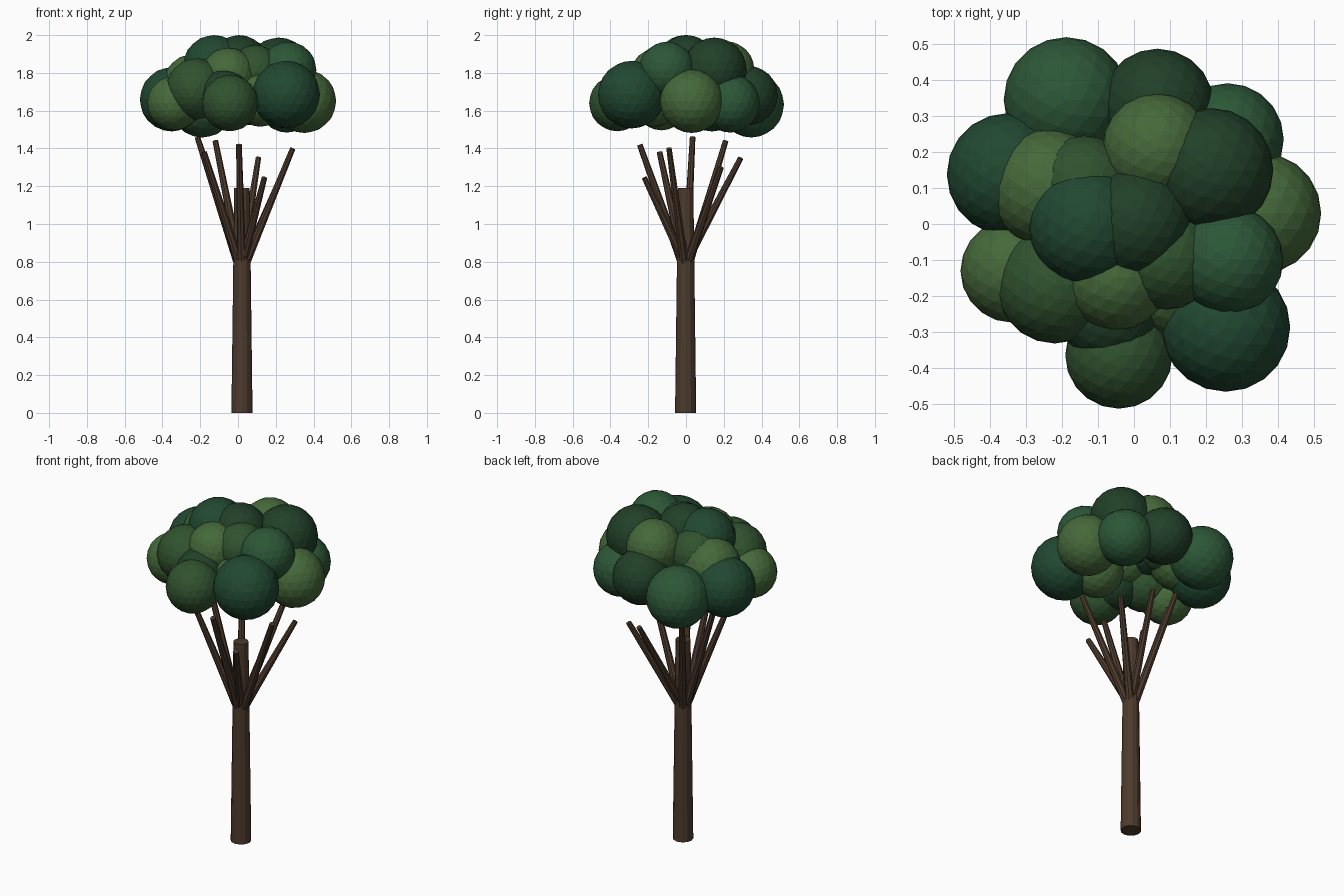
import bpy
from mathutils import Vector


def material(name, rgb):
    m = bpy.data.materials.new(name)
    m.diffuse_color = (*rgb, 1)
    return m


BARK = material("bark", (0.075, 0.043, 0.026))
LEAF = {
    "teal": material("leaf_teal", (0.025, 0.095, 0.038)),
    "deep": material("leaf_deep", (0.015, 0.065, 0.031)),
    "dark": material("leaf_dark", (0.015, 0.050, 0.021)),
    "mid": material("leaf_mid", (0.030, 0.085, 0.028)),
    "light": material("leaf_light", (0.060, 0.140, 0.042)),
}


def tapered(name, a, b, r1, r2, sides):
    """Flat-sided tapered cylinder from point a to point b."""
    a, b = Vector(a), Vector(b)
    d = b - a
    bpy.ops.mesh.primitive_cone_add(vertices=sides, radius1=r1, radius2=r2,
                                    depth=d.length, location=(a + b) / 2)
    o = bpy.context.object
    o.rotation_euler = d.to_track_quat('Z', 'Y').to_euler()
    o.name = name
    o.data.materials.append(BARK)


# Trunk
CX, CY = 0.021, -0.002
tapered("trunk", (CX, CY, 0), (CX, CY, 1.19), 0.056, 0.041, 12)

# Branches fanning out from the upper trunk (tip position, base height)
tips = [(-0.215, 0.035, 1.46, 0.79), (-0.12, 0.21, 1.44, 0.79),
        (0.005, -0.245, 1.42, 0.80), (0.29, -0.09, 1.40, 0.79),
        (-0.18, -0.14, 1.38, 0.80), (0.108, 0.29, 1.35, 0.83),
        (0.25, 0.185, 1.30, 0.80), (0.14, -0.22, 1.245, 0.82)]
for i, (x, y, z, base) in enumerate(tips):
    out = Vector((x - CX, y - CY, 0)).normalized() * 0.02
    tapered(f"branch_{i + 1}", (CX + out.x, CY + out.y, base), (x, y, z),
            0.024, 0.015, 8)

# Crown: overlapping faceted leaf clumps (x, y, z, radius, colour)
clumps = [
    (-0.188, 0.345, 1.632, 0.174, "teal"), (0.065, 0.33, 1.68, 0.157, "dark"),
    (0.065, 0.21, 1.815, 0.153, "light"), (0.215, 0.15, 1.815, 0.172, "dark"),
    (0.265, -0.10, 1.815, 0.150, "teal"), (0.255, -0.287, 1.685, 0.179, "deep"),
    (0.352, 0.03, 1.65, 0.168, "light"), (0.26, 0.235, 1.64, 0.156, "teal"),
    (-0.35, 0.138, 1.66, 0.170, "deep"), (-0.235, 0.10, 1.735, 0.165, "light"),
    (-0.338, -0.13, 1.64, 0.144, "light"), (-0.22, -0.17, 1.715, 0.162, "mid"),
    (-0.127, -0.005, 1.835, 0.165, "deep"), (0.005, 0.005, 1.845, 0.155, "dark"),
    (-0.05, -0.148, 1.785, 0.148, "light"), (0.09, -0.095, 1.805, 0.143, "mid"),
    (0.12, -0.17, 1.66, 0.145, "light"), (-0.07, -0.248, 1.68, 0.139, "dark"),
    (-0.042, -0.364, 1.64, 0.149, "mid"), (-0.14, 0.10, 1.785, 0.146, "mid"),
]
for i, (x, y, z, r, c) in enumerate(clumps):
    bpy.ops.mesh.primitive_ico_sphere_add(subdivisions=3, radius=r,
                                          location=(x, y, z))
    o = bpy.context.object
    o.name = f"leaf_clump_{i + 1}"
    o.data.materials.append(LEAF[c])
